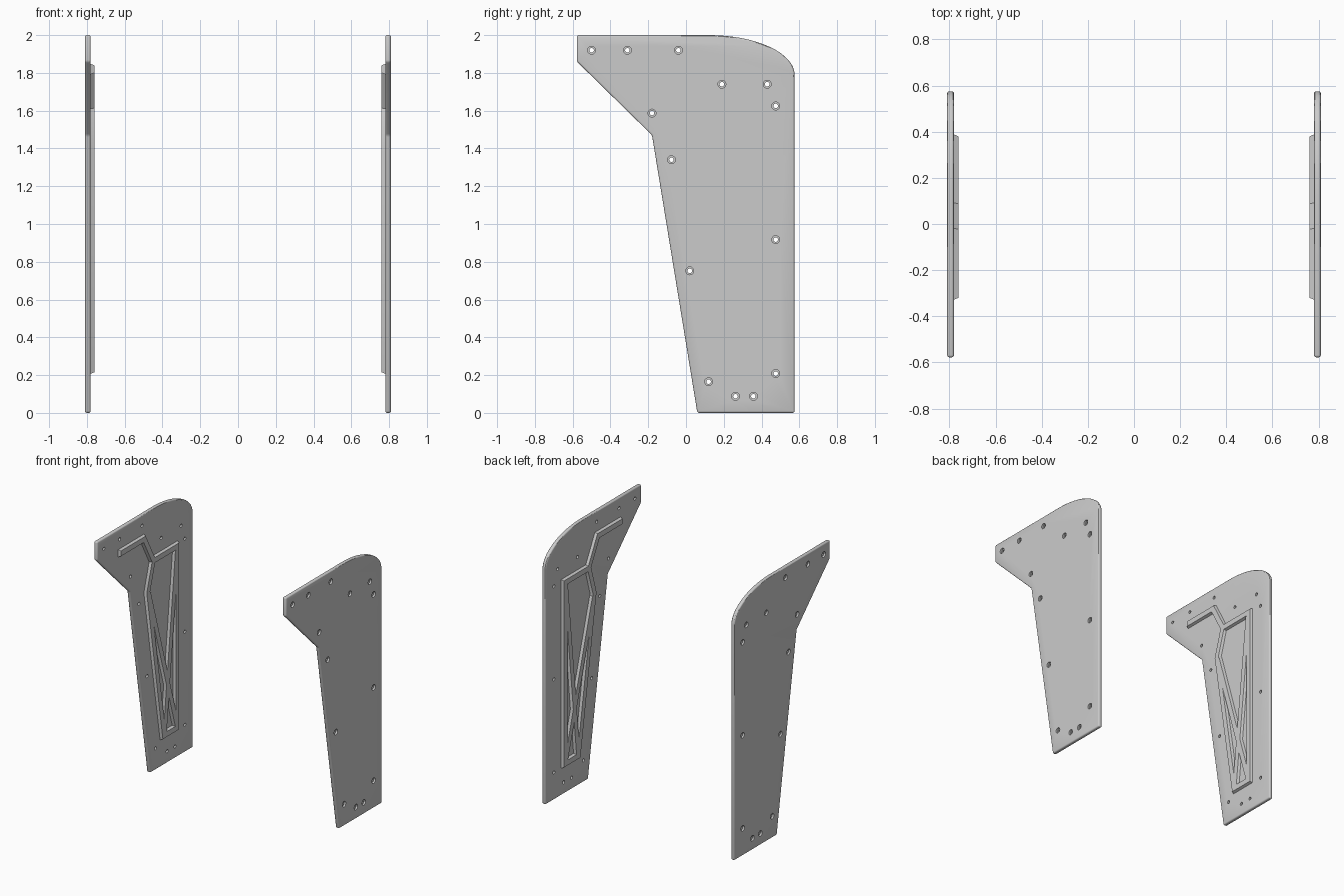
import bpy, bmesh, math
from mathutils import Vector

if "Cube" in bpy.data.objects:
    bpy.data.objects.remove(bpy.data.objects["Cube"])

INNER, OUTER, RIB_TOP = 0.78, 0.81, 0.761


def to_object(bm, name):
    bmesh.ops.recalc_face_normals(bm, faces=bm.faces)
    mesh = bpy.data.meshes.new(name)
    bm.to_mesh(mesh)
    bm.free()
    ob = bpy.data.objects.new(name, mesh)
    bpy.context.collection.objects.link(ob)
    return ob


def activate(ob):
    bpy.ops.object.select_all(action='DESELECT')
    ob.select_set(True)
    bpy.context.view_layer.objects.active = ob


def apply(ob, mod):
    activate(ob)
    bpy.ops.object.modifier_apply(modifier=mod.name)


def boolean(ob, other, op):
    mod = ob.modifiers.new("boolean", 'BOOLEAN')
    mod.operation, mod.solver, mod.object = op, 'EXACT', other
    apply(ob, mod)
    bpy.data.objects.remove(other)


def finish(ob):
    # matching part on the opposite side
    ob.modifiers.new("other_side", 'MIRROR').use_mirror_merge = False
    activate(ob)
    bpy.ops.object.shade_smooth_by_angle(angle=math.radians(30))


def rib(path, name, closed=False, base=0.03, top=0.02):
    """Drafted bar with mitred corners following a (y, z) path."""
    pts = [Vector(p) for p in path]
    n = len(pts)
    bm = bmesh.new()
    rings = []
    for i, p in enumerate(pts):
        d_in = (p - pts[i - 1]).normalized() if closed or i > 0 else None
        d_out = (pts[(i + 1) % n] - p).normalized() if closed or i < n - 1 else None
        a, b = d_in or d_out, d_out or d_in
        na, nb = Vector((-a.y, a.x)), Vector((-b.y, b.x))
        side = (na + nb) / (1 + na.dot(nb))
        end = -b if d_in is None else a if d_out is None else Vector((0, 0))
        ring = []
        for x, w, s in ((INNER + 0.005, base, -1), (INNER + 0.005, base, 1),
                        (RIB_TOP, top, 1), (RIB_TOP, top, -1)):
            q = p + side * w * s + end * w
            ring.append(bm.verts.new((x, q.x, q.y)))
        rings.append(ring)
    for i in range(n if closed else n - 1):
        r, t = rings[i], rings[(i + 1) % n]
        for k in range(4):
            bm.faces.new((r[k], r[(k + 1) % 4], t[(k + 1) % 4], t[k]))
    if not closed:
        bm.faces.new(rings[0])
        bm.faces.new(rings[-1])
    return to_object(bm, name)


# Side plate: flat outline with an elliptical upper rear corner
outline = [(-0.18, 1.47), (0.06, 0), (0.575, 0)]
for i in range(17):
    a = math.pi / 2 * i / 16
    outline.append((0.12 + 0.455 * math.cos(a), 1.79 + 0.21 * math.sin(a)))
outline += [(-0.578, 2.0), (-0.578, 1.86)]
bm = bmesh.new()
face = bm.faces.new([bm.verts.new((INNER, y, z)) for y, z in outline])
grown = bmesh.ops.extrude_face_region(bm, geom=[face])["geom"]
bmesh.ops.translate(bm, vec=(OUTER - INNER, 0, 0),
                    verts=[v for v in grown if isinstance(v, bmesh.types.BMVert)])
plate = to_object(bm, "side_plate")
bevel = plate.modifiers.new("rounded_edges", 'BEVEL')
bevel.width, bevel.segments, bevel.angle_limit = 0.01, 3, math.radians(30)
apply(plate, bevel)

# Counterbored screw holes, wide on the outside
holes = [(-0.5, 1.92), (-0.31, 1.92), (-0.04, 1.92), (0.19, 1.74), (0.43, 1.74),
         (0.475, 1.625), (-0.18, 1.587), (-0.077, 1.34), (0.475, 0.917),
         (0.02, 0.752), (0.475, 0.208), (0.12, 0.165), (0.262, 0.088), (0.357, 0.088)]
bm = bmesh.new()
SEG = 24
for y, z in holes:
    rings = [[bm.verts.new((x, y + r * math.cos(2 * math.pi * k / SEG),
                            z + r * math.sin(2 * math.pi * k / SEG))) for k in range(SEG)]
             for x, r in ((0.77, 0.012), (0.796, 0.012), (0.796, 0.021), (0.82, 0.021))]
    for r, t in zip(rings, rings[1:]):
        for k in range(SEG):
            bm.faces.new((r[k], r[(k + 1) % SEG], t[(k + 1) % SEG], t[k]))
    bm.faces.new(rings[0])
    bm.faces.new(rings[-1])
cutter = to_object(bm, "hole_cutter")
cutter.hide_render = True
boolean(plate, cutter, 'DIFFERENCE')
finish(plate)

# Stiffening ribs on the inner face: closed frame, cross braces, upper arm
ribs = rib([(0.075, 1.615), (0.36, 1.615), (0.36, 0.235), (0.2, 0.235), (0.01, 1.4)],
           "stiffening_ribs", closed=True)
boolean(ribs, rib([(0.352, 1.57), (0.211, 0.27)], "brace_a"), 'UNION')
boolean(ribs, rib([(0.025, 1.36), (0.348, 0.275)], "brace_b"), 'UNION')
boolean(ribs, rib([(-0.3, 1.82), (-0.035, 1.82), (0.066, 1.632)], "upper_arm"), 'UNION')
finish(ribs)
